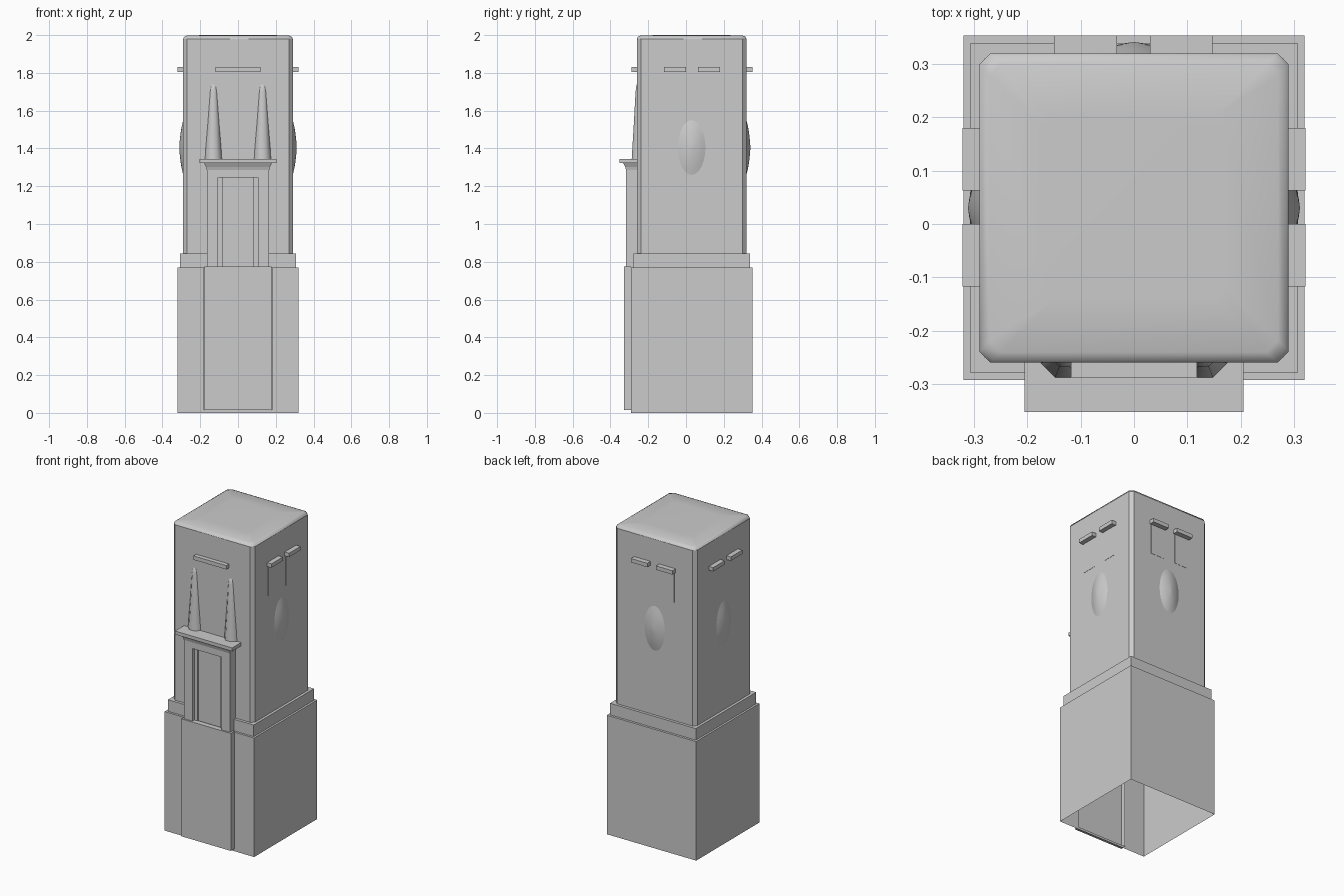
import bpy, bmesh
from math import pi, cos, sin

if "Cube" in bpy.data.objects:
    bpy.data.objects.remove(bpy.data.objects["Cube"])

CY = 0.03  # y centre of the shaft


def finish(name, bm, smooth=False):
    bmesh.ops.recalc_face_normals(bm, faces=bm.faces[:])
    me = bpy.data.meshes.new(name)
    bm.to_mesh(me)
    bm.free()
    ob = bpy.data.objects.new(name, me)
    bpy.context.collection.objects.link(ob)
    if smooth:
        bpy.ops.object.select_all(action='DESELECT')
        ob.select_set(True)
        bpy.context.view_layer.objects.active = ob
        bpy.ops.object.shade_smooth_by_angle(angle=0.9)
    return ob


def loft(name, rings, cap_top=True, skip=None, smooth=False):
    """Join equal-length rings of points; skip = set of (level, side) to leave open."""
    bm = bmesh.new()
    vs = [[bm.verts.new(p) for p in r] for r in rings]
    n = len(vs[0])
    for k in range(len(vs) - 1):
        for i in range(n):
            if not skip or (k, i) not in skip:
                j = (i + 1) % n
                bm.faces.new((vs[k][i], vs[k][j], vs[k + 1][j], vs[k + 1][i]))
    if cap_top:
        bm.faces.new(vs[-1])
    return finish(name, bm, smooth)


def rect(x, y0, y1, z):
    return [(-x, y0, z), (x, y0, z), (x, y1, z), (-x, y1, z)]


def box(name, x0, x1, y0, y1, z0, z1, open_back=False):
    bm = bmesh.new()
    bmesh.ops.create_cube(bm, size=1)
    for v in bm.verts:
        v.co.x = x1 if v.co.x > 0 else x0
        v.co.y = y1 if v.co.y > 0 else y0
        v.co.z = z1 if v.co.z > 0 else z0
    if open_back:
        back = [f for f in bm.faces if all(abs(v.co.y - y1) < 1e-6 for v in f.verts)]
        bmesh.ops.delete(bm, geom=back, context='FACES_ONLY')
    return finish(name, bm)


# hollow base, open below and behind the front panel
def base_ring(x, y0, y1, z):
    return [(-.18, y0, z), (.18, y0, z), (x, y0, z), (x, y1, z), (-x, y1, z), (-x, y0, z)]


loft("base", [base_ring(.32, -.292, .353, 0), base_ring(.32, -.292, .353, .015),
              base_ring(.32, -.292, .353, .77), base_ring(.307, -.278, .338, .77)],
     cap_top=False, skip={(1, 0)})
box("base_front_panel", -.178, .178, -.327, -.292, .015, .775, open_back=True)

# stepped plinth
loft("plinth", [rect(.307, -.278, .338, .77), rect(.307, -.278, .338, .845),
                rect(.28, -.25, .31, .845)], cap_top=False)


# shaft with chamfered corners and soft roof edge
def shaft_ring(r, z, c=.021):
    q = r - c
    pts = [(-q, -r), (q, -r), (r, -q), (r, q), (q, r), (-q, r), (-r, q), (-r, -q)]
    return [(x, y + CY, z) for x, y in pts]


loft("shaft", [shaft_ring(.29, .845), shaft_ring(.29, 1.98)], cap_top=False)
loft("roof", [shaft_ring(.29, 1.98), shaft_ring(.285, 1.991), shaft_ring(.27, 1.998),
              shaft_ring(.17, 2.0)], smooth=True)

# doorway: outer posts, inner posts, door leaf and lintel
for s, side in ((-1, "left"), (1, "right")):
    a, b = sorted((s * .105, s * .165))
    box(side + "_door_post", a, b, -.317, -.25, .77, 1.245)
    a, b = sorted((s * .083, s * .105))
    box(side + "_inner_post", a, b, -.297, -.25, .77, 1.245)
box("door_leaf", -.083, .083, -.283, -.255, .77, 1.245)
box("door_lintel", -.165, .165, -.317, -.25, 1.245, 1.285)
loft("door_cornice", [rect(.165, -.317, -.25, 1.285), rect(.169, -.322, -.25, 1.302),
                      rect(.18, -.333, -.25, 1.323)])
box("door_ledge", -.205, .205, -.352, -.25, 1.323, 1.345)

# octagonal pinnacles standing on the ledge
for s, side in ((-1, "left"), (1, "right")):
    rings = []
    for r, z in ((.048, 1.345), (.036, 1.53), (.026, 1.70), (.021, 1.735), (.01, 1.75)):
        rings.append([(s * .13 + r * cos(pi / 8 + i * pi / 4),
                       -.243 + r * sin(pi / 8 + i * pi / 4), z) for i in range(8)])
    loft(side + "_pinnacle", rings, smooth=True)

# window hoods and faint window panels
box("front_hood", -.118, .118, -.288, -.25, 1.805, 1.83)
for i, (a, b) in enumerate(((-.15, -.032), (.03, .147))):
    box(f"back_hood_{i}", a, b, .31, .353, 1.805, 1.83)
    box(f"back_window_{i}", a + .01, b - .01, .31, .3215, 1.61, 1.805)
for s, side in ((-1, "left"), (1, "right")):
    for i, (a, b) in enumerate(((-.117, 0), (.063, .18))):
        x0, x1 = sorted((s * .28, s * .321))
        box(f"{side}_hood_{i}", x0, x1, a, b, 1.805, 1.83)
        x0, x1 = sorted((s * .28, s * .2915))
        box(f"{side}_window_{i}", x0, x1, a + .01, b - .01, 1.61, 1.805)


# shallow oval bosses on three sides
def boss(name, place):
    rings = []
    for f, d in ((1, 0), (.75, .0085), (.5, .0145), (.25, .0185), (.02, .021)):
        rings.append([place(.073 * f * cos(i * pi / 12), d, 1.405 + .145 * f * sin(i * pi / 12))
                      for i in range(24)])
    loft(name, rings, smooth=True)


boss("right_boss", lambda u, d, z: (.29 + d, CY + u, z))
boss("left_boss", lambda u, d, z: (-.29 - d, CY + u, z))
boss("back_boss", lambda u, d, z: (u, .32 + d, z))
